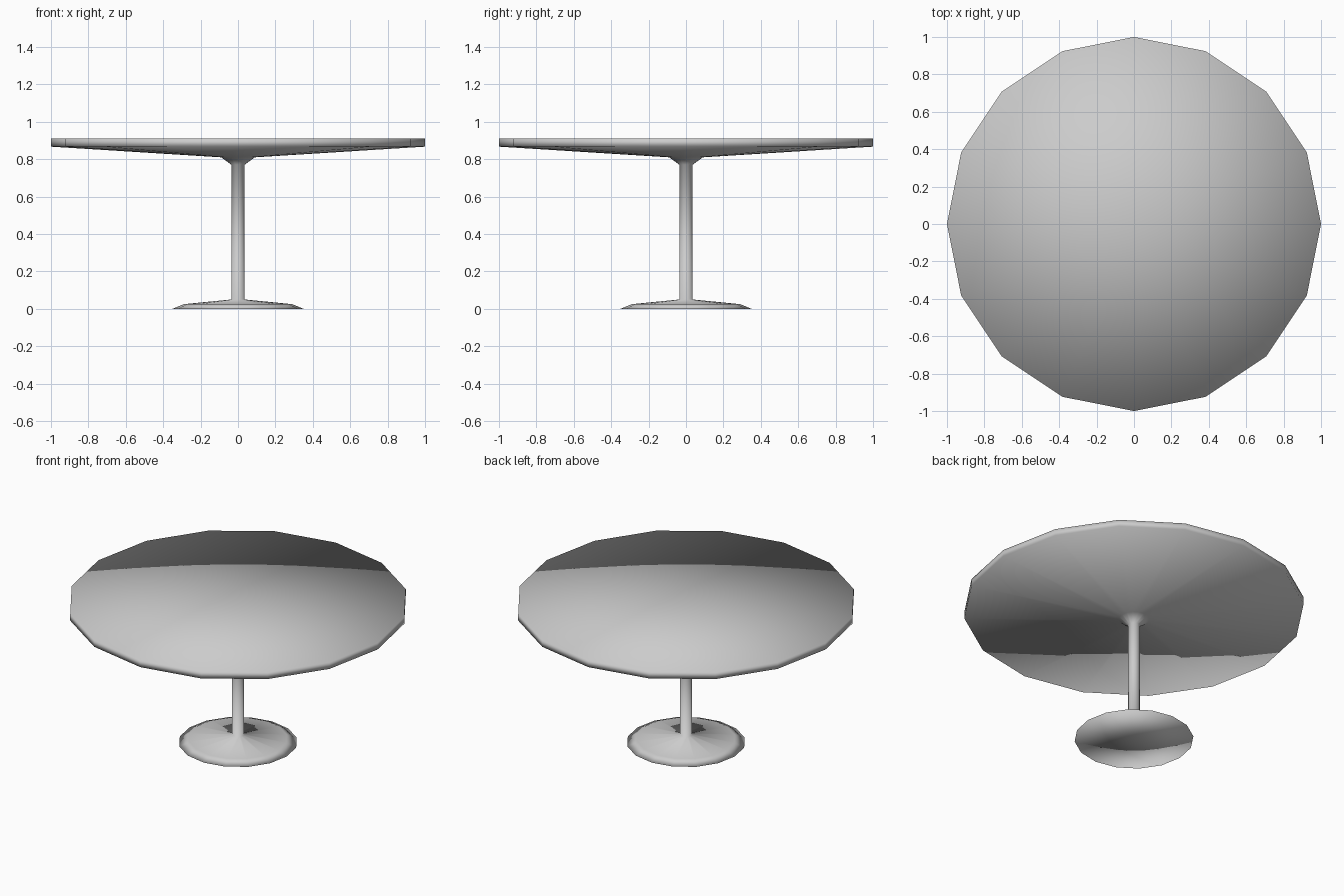
import bpy
import math

SIDES = 16

cube = bpy.data.objects.get("Cube")
if cube:
    bpy.data.objects.remove(cube, do_unlink=True)

# Single grey finish
grey = bpy.data.materials.new("light grey")
grey.use_nodes = True
grey.diffuse_color = (0.6, 0.6, 0.6, 1)
grey.node_tree.nodes["Principled BSDF"].inputs["Base Color"].default_value = (0.6, 0.6, 0.6, 1)


def lathe(name, profile):
    """Revolve (radius, height) points, bottom to top; radius 0 makes a pole."""
    verts, rings, faces = [], [], []
    for r, z in profile:
        count = SIDES if r else 1
        rings.append(range(len(verts), len(verts) + count))
        for i in range(count):
            a = math.tau * i / SIDES
            verts.append((r * math.cos(a), r * math.sin(a), z))
    for low, high in zip(rings, rings[1:]):
        for i in range(SIDES):
            j = (i + 1) % SIDES
            if len(low) == 1:
                faces.append((low[0], high[j], high[i]))
            elif len(high) == 1:
                faces.append((low[i], low[j], high[0]))
            else:
                faces.append((low[i], low[j], high[j], high[i]))
    mesh = bpy.data.meshes.new(name)
    mesh.from_pydata(verts, [], faces)
    mesh.materials.append(grey)
    mesh.shade_smooth()
    obj = bpy.data.objects.new(name, mesh)
    bpy.context.collection.objects.link(obj)
    return obj


# Pedestal table turned as one piece: foot, column, collar and round top
lathe("pedestal_table", [
    (0, 0), (0.35, 0), (0.29, 0.025), (0.035, 0.05),   # foot
    (0.035, 0.77), (0.09, 0.81),                       # column and collar
    (1, 0.867), (1, 0.91), (0, 0.91),                  # table top
])
